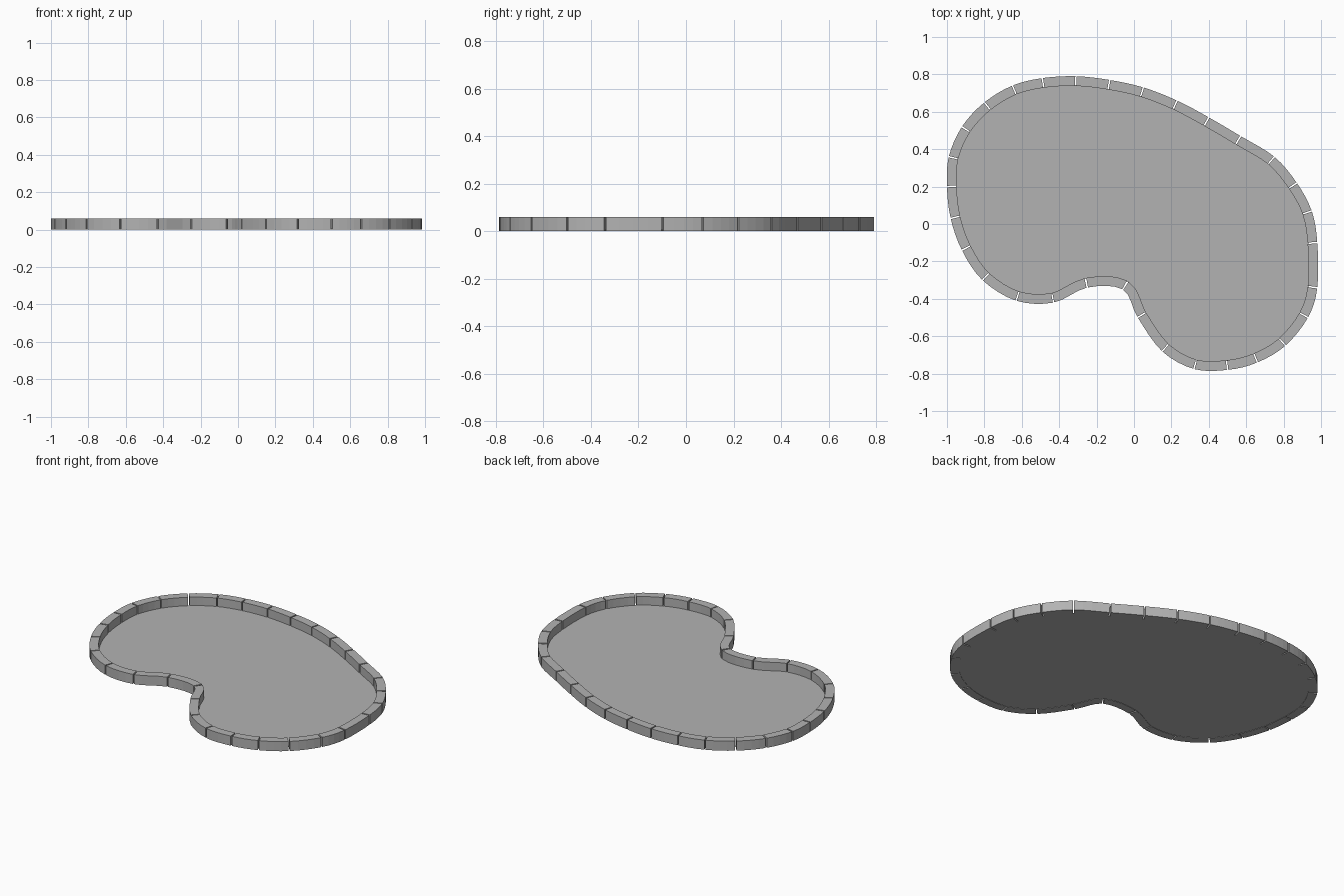
import bpy
import bmesh
from mathutils import Vector

cube = bpy.data.objects.get("Cube")
if cube:
    bpy.data.objects.remove(cube)

RIM_HEIGHT = 0.06
RIM_WIDTH = 0.052
HALF_GAP = 0.004
STEPS = 4

# Outer corners of the joints between rim blocks, clockwise from the back
JOINTS = [Vector(p) for p in (
    (-.31, .79), (-.13, .77), (.05, .73), (.23, .66), (.4, .57), (.57, .47),
    (.75, .36), (.87, .22), (.95, .07), (.98, -.1), (.98, -.34), (.93, -.5),
    (.81, -.65), (.66, -.74), (.5, -.78), (.32, -.775), (.15, -.68),
    (.02, -.5), (-.06, -.35), (-.25, -.34), (-.43, -.42), (-.63, -.41),
    (-.81, -.3), (-.92, -.14), (-.98, .03), (-1, .2), (-.99, .36),
    (-.92, .52), (-.8, .65), (-.65, .74), (-.49, .78))]
COUNT = len(JOINTS)


def make_material(name, color):
    mat = bpy.data.materials.new(name)
    mat.use_nodes = True
    mat.diffuse_color = color
    mat.node_tree.nodes["Principled BSDF"].inputs["Base Color"].default_value = color
    return mat


def outline(i, t):
    """Point on the smooth closed outline and its inward normal."""
    a, b, c, d = (JOINTS[(i + k) % COUNT] for k in (-1, 0, 1, 2))
    m, n = (c - a) / 2, (d - b) / 2
    p = b + m * t + (3 * (c - b) - 2 * m - n) * t**2 + (2 * (b - c) + m + n) * t**3
    tan = m + 2 * t * (3 * (c - b) - 2 * m - n) + 3 * t**2 * (2 * (b - c) + m + n)
    tan.normalize()
    return p, Vector((tan.y, -tan.x))


def add_prism(bm, points, low, high):
    """Close a flat loop of points into a solid slab."""
    bottom = [bm.verts.new((p.x, p.y, low)) for p in points]
    top = [bm.verts.new((p.x, p.y, high)) for p in points]
    bm.faces.new(bottom)
    bm.faces.new(top)
    for k in range(len(points)):
        j = (k + 1) % len(points)
        bm.faces.new((bottom[k], bottom[j], top[j], top[k]))


def finish(bm, name, mat):
    bmesh.ops.recalc_face_normals(bm, faces=bm.faces)
    mesh = bpy.data.meshes.new(name)
    bm.to_mesh(mesh)
    bm.free()
    mesh.materials.append(mat)
    obj = bpy.data.objects.new(name, mesh)
    bpy.context.collection.objects.link(obj)
    return obj


stone = make_material("grey_stone", (0.45, 0.45, 0.45, 1))

# Rim of separate curved blocks
rim = bmesh.new()
for i in range(COUNT):
    gap = HALF_GAP / (JOINTS[(i + 1) % COUNT] - JOINTS[i]).length
    samples = [outline(i, gap + (1 - 2 * gap) * k / STEPS) for k in range(STEPS + 1)]
    outer = [p for p, n in samples]
    inner = [p + n * RIM_WIDTH for p, n in samples]
    add_prism(rim, outer + inner[::-1], 0, RIM_HEIGHT)
finish(rim, "rim_blocks", stone)

# Thin floor tucked just under the inner edge of the rim
floor = bmesh.new()
loop = [outline(i, k / STEPS) for i in range(COUNT) for k in range(STEPS)]
add_prism(floor, [p + n * (RIM_WIDTH - 0.004) for p, n in loop], 0.002, 0.007)
finish(floor, "basin_floor", stone)
